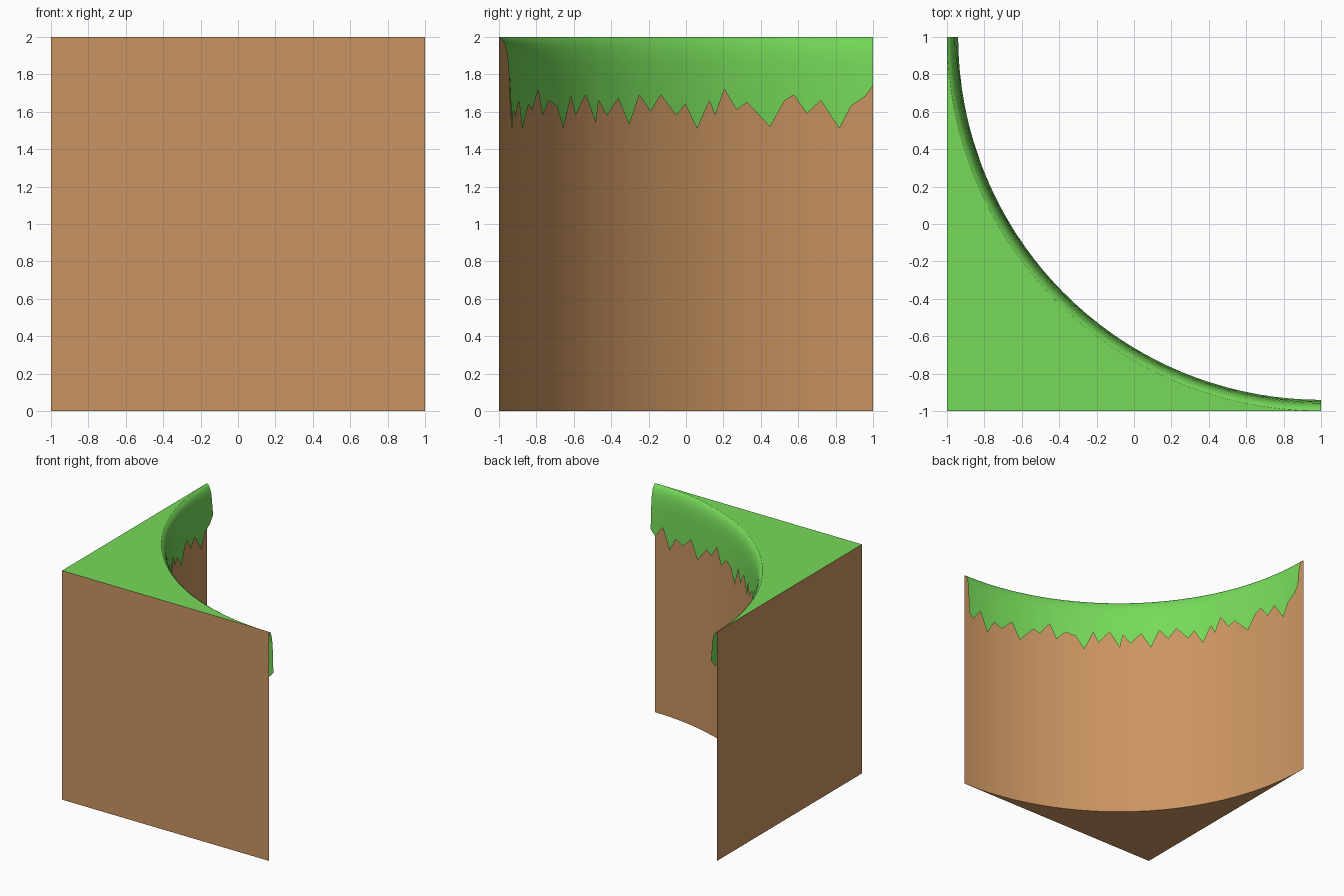
import bpy, bmesh
from math import radians, sin, cos

if "Cube" in bpy.data.objects:
    bpy.data.objects.remove(bpy.data.objects["Cube"])

# Ragged hem of the grass: (degrees around the curve, height)
HEM = [(0, 1.74), (1.3, 1.68), (3.5, 1.63), (5.3, 1.51), (8.3, 1.66), (10.5, 1.59),
       (12.6, 1.69), (14.1, 1.66), (16.5, 1.52), (20.3, 1.65), (22.1, 1.61), (24.2, 1.72),
       (25.8, 1.58), (26.8, 1.66), (29, 1.51), (31.2, 1.64), (32.8, 1.58), (35.8, 1.69),
       (37.8, 1.60), (40.1, 1.69), (42.2, 1.53), (44.6, 1.67), (47.2, 1.58), (49.1, 1.66),
       (49.8, 1.54), (52.4, 1.69), (55.1, 1.58), (56.4, 1.68), (58.6, 1.51), (60.7, 1.63),
       (63.2, 1.66), (65.6, 1.58), (67.4, 1.72), (69.8, 1.61), (71.6, 1.64), (75.2, 1.51),
       (77.4, 1.66), (80.2, 1.57), (82.4, 1.61), (84.4, 1.49), (86.5, 1.67), (88.7, 1.57),
       (90, 1.62)]
# Rounded lip of the grass: (radius, height)
LIP = [(2.0, 2.0), (1.985, 1.99), (1.97, 1.965), (1.958, 1.92), (1.951, 1.86), (1.947, 1.80)]


def material(name, color):
    m = bpy.data.materials.new(name)
    m.diffuse_color = color
    m.use_nodes = True
    m.node_tree.nodes["Principled BSDF"].inputs["Base Color"].default_value = m.diffuse_color
    return m


def on_arc(deg, r, z):
    a = radians(deg)
    return (1 - r * cos(a), 1 - r * sin(a), z)


def finish(name, bm, mats):
    me = bpy.data.meshes.new(name)
    bm.to_mesh(me)
    bm.free()
    ob = bpy.data.objects.new(name, me)
    bpy.context.collection.objects.link(ob)
    for m in mats:
        me.materials.append(m)
    bpy.ops.object.select_all(action='DESELECT')
    ob.select_set(True)
    bpy.context.view_layer.objects.active = ob
    bpy.ops.object.shade_smooth_by_angle(angle=radians(35))


dirt = material("dirt", (0.60, 0.30, 0.12, 1))
grass = material("grass", (0.18, 0.70, 0.10, 1))

# Cliff block: corner footprint with a concave curved wall, grass on top
bm = bmesh.new()
foot = [(-1, -1, 0)] + [on_arc(d, 2, 0) for d, _ in reversed(HEM)]
base = bm.faces.new([bm.verts.new(p) for p in foot])
ext = bmesh.ops.extrude_face_region(bm, geom=[base], use_keep_orig=True)
bmesh.ops.translate(bm, vec=(0, 0, 2), verts=[v for v in ext["geom"] if isinstance(v, bmesh.types.BMVert)])
bmesh.ops.recalc_face_normals(bm, faces=bm.faces)
for f in bm.faces:
    f.material_index = int(f.normal.z > 0.5)
finish("cliff_block", bm, [dirt, grass])

# Grass overhang: open sheet rolling over the curved edge down to the hem
bm = bmesh.new()
cols = [[bm.verts.new(on_arc(d, r, z)) for r, z in LIP + [(1.94, hem)]] for d, hem in HEM]
for a, b in zip(cols, cols[1:]):
    for i in range(len(LIP)):
        bm.faces.new((a[i], a[i + 1], b[i + 1], b[i]))
bm.normal_update()
mid = bm.faces[:][len(bm.faces) // 2]
if mid.normal.x + mid.normal.y < 0:
    bmesh.ops.reverse_faces(bm, faces=bm.faces[:])
finish("grass_overhang", bm, [grass])
